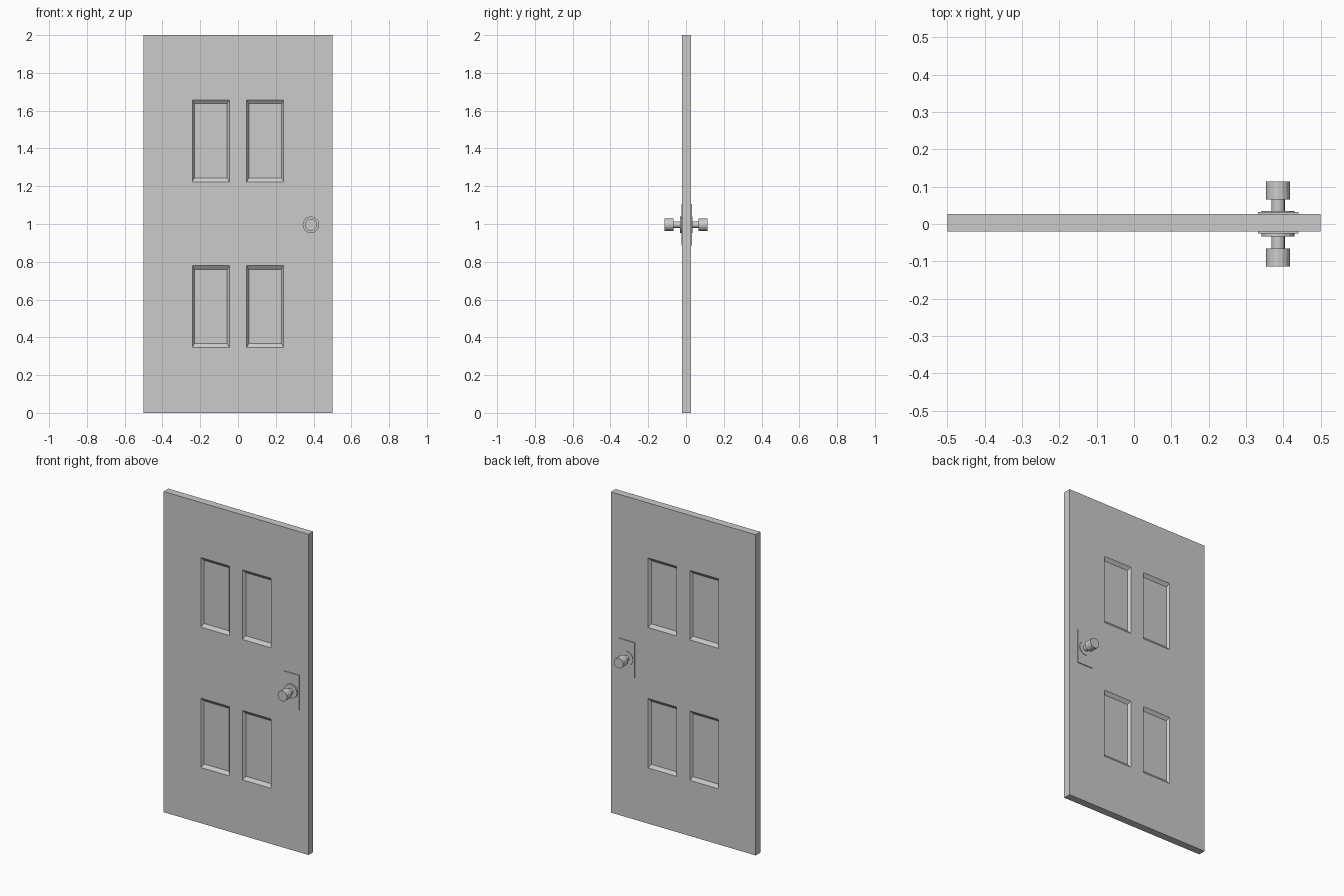
import bpy, bmesh, math
from mathutils import Matrix

if "Cube" in bpy.data.objects:
    bpy.data.objects.remove(bpy.data.objects["Cube"])

FRONT, BACK = -0.02, 0.027      # door faces
KX, KZ = 0.386, 0.996           # knob axis
DEPTH, IN_X, IN_Z = 0.015, 0.011, 0.02   # panel recess


def finish(bm, name):
    bmesh.ops.remove_doubles(bm, verts=bm.verts, dist=1e-5)
    bmesh.ops.recalc_face_normals(bm, faces=bm.faces)
    me = bpy.data.meshes.new(name)
    bm.to_mesh(me)
    bm.free()
    ob = bpy.data.objects.new(name, me)
    bpy.context.collection.objects.link(ob)
    return ob


# Door slab: gridded faces with four sloped recessed panels on each side
xs = [-0.5, -0.242, -0.046, 0.046, 0.242, 0.5]
zs = [0, 0.347, 0.78, 1.223, 1.657, 2]
bm = bmesh.new()
for y, inward in ((FRONT, 1), (BACK, -1)):
    for i in range(5):
        for j in range(5):
            x0, x1, z0, z1 = xs[i], xs[i + 1], zs[j], zs[j + 1]
            outer = [bm.verts.new(p) for p in
                     ((x0, y, z0), (x1, y, z0), (x1, y, z1), (x0, y, z1))]
            if i % 2 and j % 2:
                yi = y + inward * DEPTH
                a, b, c, d = x0 + IN_X, x1 - IN_X, z0 + IN_Z, z1 - IN_Z
                inner = [bm.verts.new(p) for p in
                         ((a, yi, c), (b, yi, c), (b, yi, d), (a, yi, d))]
                bm.faces.new(inner)
                for k in range(4):
                    n = (k + 1) % 4
                    bm.faces.new((outer[k], outer[n], inner[n], inner[k]))
            else:
                bm.faces.new(outer)
bmesh.ops.remove_doubles(bm, verts=bm.verts, dist=1e-5)
# Door rim joining front and back
rim = [e for e in bm.edges if e.is_boundary]
bmesh.ops.bridge_loops(bm, edges=rim)
finish(bm, "door_slab")


def box(name, x0, x1, y0, y1, z0, z1):
    bm = bmesh.new()
    m = (Matrix.Translation(((x0 + x1) / 2, (y0 + y1) / 2, (z0 + z1) / 2))
         @ Matrix.Diagonal((x1 - x0, y1 - y0, z1 - z0, 1)))
    bmesh.ops.create_cube(bm, size=1, matrix=m)
    return finish(bm, name)


def disc(name, r, y0, y1, sides=16):
    bm = bmesh.new()
    m = (Matrix.Translation((KX, (y0 + y1) / 2, KZ))
         @ Matrix.Rotation(math.pi / 2, 4, 'X'))
    bmesh.ops.create_cone(bm, cap_ends=True, segments=sides, radius1=r,
                          radius2=r, depth=abs(y1 - y0), matrix=m)
    return finish(bm, name)


# Handle set on each side: plate, rosette, shaft, knob
for side, s, face, plate, ros in (("front", -1, FRONT, -0.025, -0.033),
                                  ("back", 1, BACK, 0.032, 0.035)):
    lo, hi = sorted((face - s * 0.003, plate))
    box(side + "_plate", KX - 0.054, KX + 0.054, lo, hi, KZ - 0.109, KZ + 0.109)
    disc(side + "_rosette", 0.044, plate - s * 0.002, ros)
    disc(side + "_shaft", 0.018, ros - s * 0.002, s * 0.067)
    disc(side + "_knob", 0.032, s * 0.065, s * 0.114)
